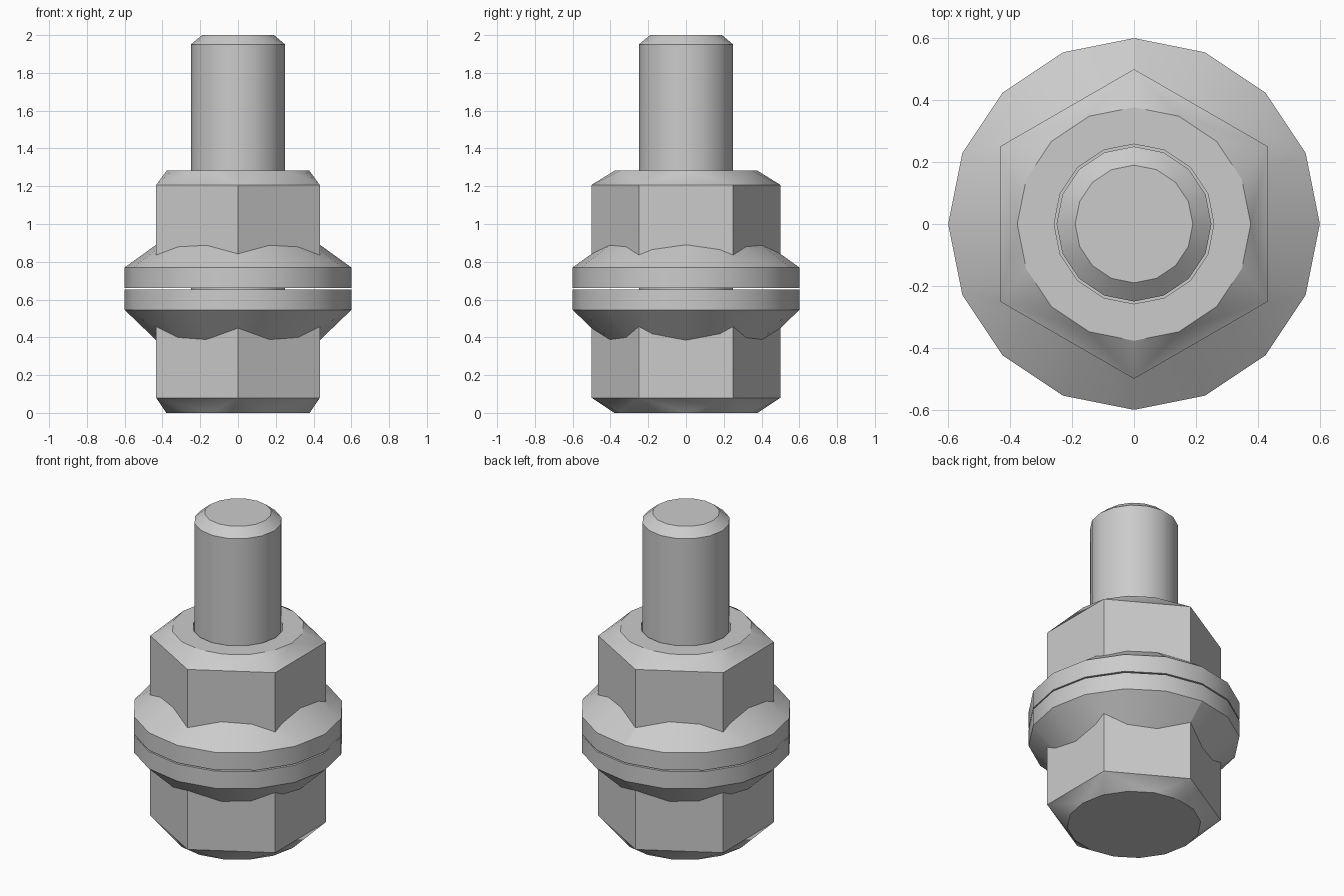
import bpy, bmesh
from math import pi, cos, sin

if "Cube" in bpy.data.objects:
    bpy.data.objects.remove(bpy.data.objects["Cube"])


def rings_solid(name, rings):
    """Convex solid wrapped around stacked polygons given as (sides, radius, z)."""
    bm = bmesh.new()
    for n, r, z in rings:
        for i in range(n):
            a = pi / 2 + 2 * pi * i / n
            bm.verts.new((r * cos(a), r * sin(a), z))
    bmesh.ops.convex_hull(bm, input=bm.verts[:])
    bmesh.ops.dissolve_limit(bm, angle_limit=0.005, verts=bm.verts[:], edges=bm.edges[:])
    bmesh.ops.recalc_face_normals(bm, faces=bm.faces[:])
    me = bpy.data.meshes.new(name)
    bm.to_mesh(me)
    bm.free()
    ob = bpy.data.objects.new(name, me)
    bpy.context.collection.objects.link(ob)
    return ob


def combine(ob, other, operation):
    """Apply a boolean and remove the helper."""
    bpy.ops.object.select_all(action='DESELECT')
    bpy.context.view_layer.objects.active = ob
    ob.select_set(True)
    mod = ob.modifiers.new("join", 'BOOLEAN')
    mod.operation = operation
    mod.solver = 'EXACT'
    mod.object = other
    bpy.ops.object.modifier_apply(modifier=mod.name)
    bpy.data.objects.remove(other)


def smooth(ob):
    bpy.ops.object.select_all(action='DESELECT')
    bpy.context.view_layer.objects.active = ob
    ob.select_set(True)
    bpy.ops.object.shade_smooth_by_angle(angle=pi / 6)


# Bolt: chamfered hex head, flange and threaded shaft
bolt = rings_solid("flange_bolt", [(16, 0.38, 0), (6, 0.5, 0.08), (6, 0.5, 0.6)])
combine(bolt, rings_solid("bolt_flange", [(16, 0.4, 0.353), (16, 0.6, 0.545), (16, 0.6, 0.652)]), 'UNION')
combine(bolt, rings_solid("shaft", [(16, 0.25, 0.5), (16, 0.25, 1.95), (16, 0.19, 2)]), 'UNION')
smooth(bolt)

# Nut: chamfered hex body, flange and bore with slight clearance
nut = rings_solid("flange_nut", [(6, 0.5, 0.72), (6, 0.5, 1.207), (16, 0.377, 1.283)])
combine(nut, rings_solid("nut_flange", [(16, 0.6, 0.66), (16, 0.6, 0.77), (16, 0.4, 0.914)]), 'UNION')
combine(nut, rings_solid("bore", [(16, 0.258, 0.5), (16, 0.258, 1.5)]), 'DIFFERENCE')
smooth(nut)
